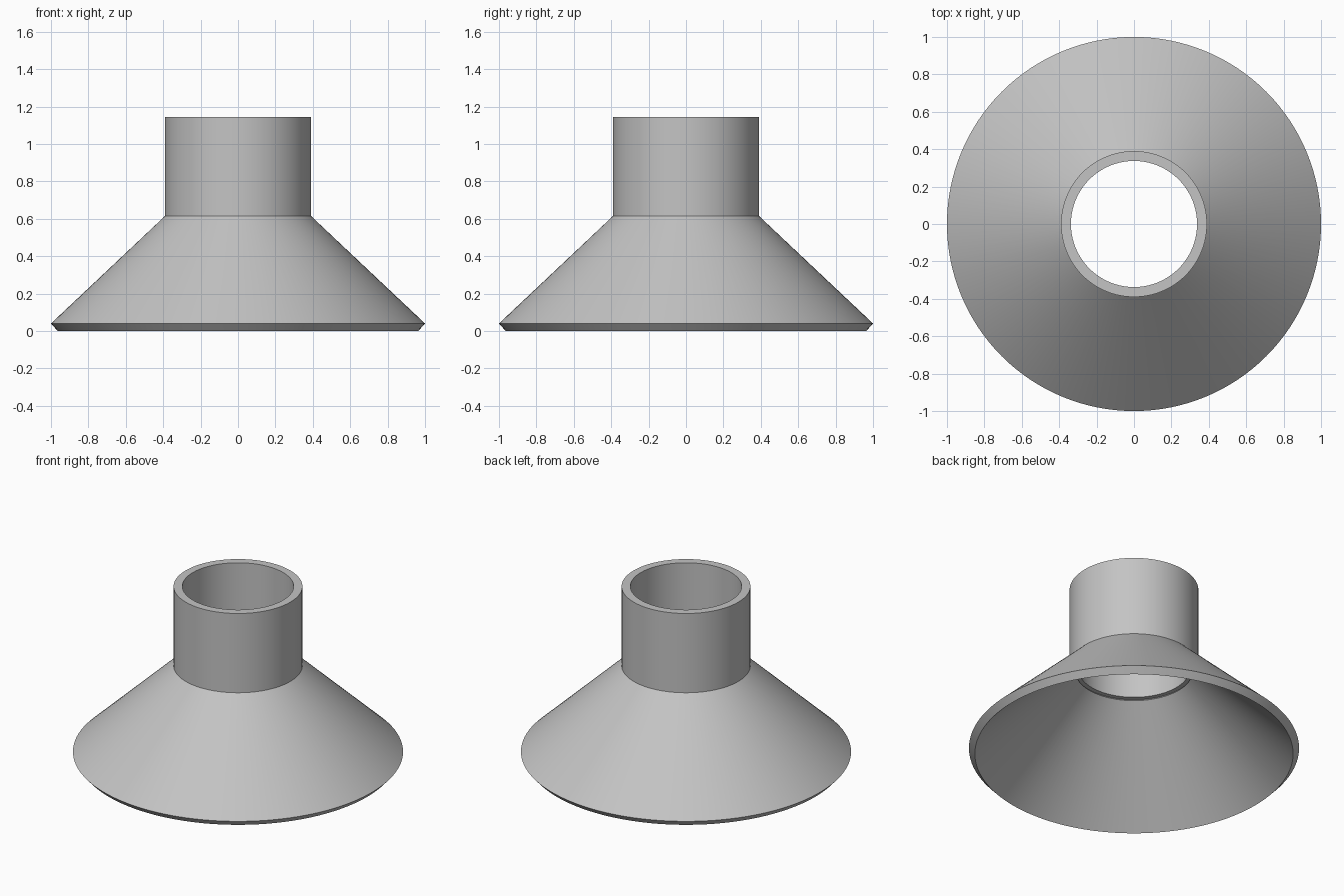
import bpy, bmesh, math
from mathutils import Vector

cube = bpy.data.objects.get("Cube")
if cube:
    bpy.data.objects.remove(cube, do_unlink=True)

SEGMENTS = 128

# Plain grey for the whole body
grey = bpy.data.materials.new("plain_grey")
grey.use_nodes = True
colour = (0.55, 0.55, 0.55, 1)
grey.diffuse_color = colour
grey.node_tree.nodes["Principled BSDF"].inputs["Base Color"].default_value = colour


def lathe(name, profile):
    """Revolve a closed (radius, height) outline around the z axis."""
    bm = bmesh.new()
    verts = [bm.verts.new((r, 0, z)) for r, z in profile]
    edges = [bm.edges.new((v, verts[(i + 1) % len(verts)]))
             for i, v in enumerate(verts)]
    bmesh.ops.spin(bm, geom=verts + edges, cent=Vector(), axis=Vector((0, 0, 1)),
                   angle=math.tau, steps=SEGMENTS)
    bmesh.ops.remove_doubles(bm, verts=bm.verts[:], dist=0.0005)
    bmesh.ops.recalc_face_normals(bm, faces=bm.faces[:])
    mesh = bpy.data.meshes.new(name)
    bm.to_mesh(mesh)
    bm.free()
    mesh.materials.append(grey)
    obj = bpy.data.objects.new(name, mesh)
    bpy.context.collection.objects.link(obj)
    bpy.ops.object.select_all(action="DESELECT")
    obj.select_set(True)
    bpy.context.view_layer.objects.active = obj
    bpy.ops.object.shade_smooth_by_angle(angle=math.radians(30))
    return obj


# Upright tube, open at both ends
lathe("collar_tube", [(0.337, 0.59), (0.337, 1.145), (0.39, 1.145),
                      (0.39, 0.615), (0.367, 0.59)])

# Flared conical wall with square-cut rims
lathe("flared_skirt", [(0.39, 0.615), (1.0, 0.04), (0.964, 0.0), (0.354, 0.576)])
